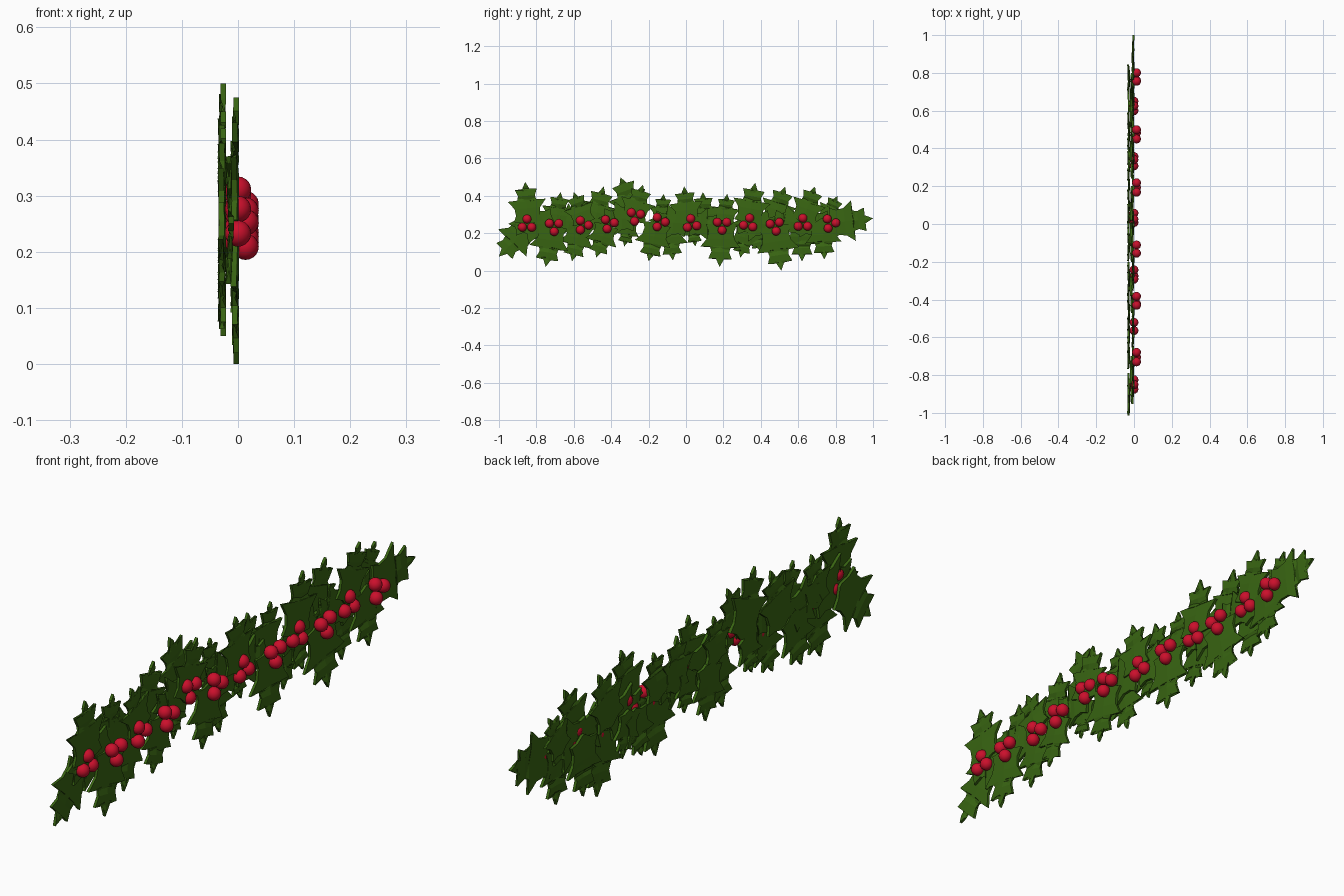
import bpy, bmesh, math
from mathutils import Vector


def material(name, rgb):
    m = bpy.data.materials.new(name)
    m.diffuse_color = (*rgb, 1)
    return m


GREEN = material("leaf_green", (0.04, 0.13, 0.006))
RED = material("berry_red", (0.6, 0.005, 0.025))

# half outline of a spiky leaf: (fraction along length, half width / length)
EDGE = [(0.0, 0.03), (0.08, 0.17), (0.10, 0.33), (0.24, 0.27), (0.40, 0.29),
        (0.58, 0.43), (0.57, 0.22), (0.68, 0.19), (0.83, 0.25), (0.80, 0.10), (0.9, 0.05)]


def leaf(i, base_y, base_z, tip_y, tip_z, x):
    a = Vector((0, base_y, base_z))
    d = Vector((0, tip_y, tip_z)) - a
    n = Vector((0, -d.z, d.y))
    bm = bmesh.new()

    def put(t, w):
        # midrib slightly raised, edges drooping
        return bm.verts.new(a + d * t + n * w + Vector((x - 0.012 * abs(w), 0, 0)))

    spine = [put(t, 0) for t, w in EDGE]
    tip = put(1, 0)
    for s in (1, -1):
        rim = [put(t, s * w) for t, w in EDGE]
        for k in range(len(EDGE) - 1):
            bm.faces.new([spine[k], spine[k + 1], rim[k + 1], rim[k]][::-s])
        bm.faces.new([spine[-1], tip, rim[-1]][::-s])
    bmesh.ops.recalc_face_normals(bm, faces=bm.faces)
    me = bpy.data.meshes.new("leaf")
    bm.to_mesh(me)
    bm.free()
    ob = bpy.data.objects.new(f"leaf_{i:02d}", me)
    bpy.context.collection.objects.link(ob)
    me.materials.append(GREEN)
    m = ob.modifiers.new("thickness", "SOLIDIFY")
    m.thickness, m.offset = 0.010, 0


# leaves: base y, base z, tip y, tip z, depth x
B, F, M = -0.026, -0.003, -0.012
LEAVES = [
    (-0.83, 0.25, -1.00, 0.075, B), (-0.84, 0.24, -0.86, 0.475, F), (-0.70, 0.25, -0.95, 0.25, M),
    (-0.71, 0.26, -0.75, 0.02, F), (-0.70, 0.22, -0.67, 0.42, B), (-0.56, 0.26, -0.61, 0.05, B),
    (-0.54, 0.24, -0.60, 0.42, F), (-0.42, 0.26, -0.48, 0.07, F), (-0.50, 0.22, -0.44, 0.45, B),
    (-0.54, 0.24, -0.74, 0.30, B), (-0.27, 0.27, -0.35, 0.50, B), (-0.29, 0.25, -0.23, 0.46, F),
    (-0.26, 0.28, -0.47, 0.28, M), (-0.30, 0.28, -0.33, 0.13, B), (-0.15, 0.27, -0.20, 0.05, F),
    (-0.13, 0.24, -0.12, 0.41, B), (-0.09, 0.26, -0.07, 0.055, B), (0.01, 0.24, -0.01, 0.45, F),
    (0.02, 0.25, -0.20, 0.27, M), (0.03, 0.28, 0.05, 0.13, B), (0.10, 0.22, 0.09, 0.42, B),
    (0.00, 0.25, 0.20, 0.25, M), (0.19, 0.27, 0.18, 0.02, F), (0.20, 0.23, 0.22, 0.41, B),
    (0.33, 0.25, 0.29, 0.07, B), (0.33, 0.24, 0.37, 0.47, F), (0.46, 0.25, 0.24, 0.25, M),
    (0.47, 0.26, 0.51, 0.00, F), (0.46, 0.24, 0.53, 0.45, B), (0.36, 0.26, 0.40, 0.10, B),
    (0.62, 0.27, 0.62, 0.05, B), (0.62, 0.25, 0.69, 0.45, F), (0.64, 0.25, 0.44, 0.28, M),
    (0.73, 0.28, 0.74, 0.06, F), (0.74, 0.25, 0.81, 0.40, B), (0.58, 0.25, 0.80, 0.27, M),
    (0.75, 0.25, 1.00, 0.28, F),
]
for i, l in enumerate(LEAVES, 1):
    leaf(i, *l)

# berry clusters: centre y, centre z, turn in degrees
CLUSTERS = [(-0.85, 0.247, 90), (-0.705, 0.238, -90), (-0.55, 0.243, 0), (-0.412, 0.251, 10),
            (-0.27, 0.292, 20), (-0.14, 0.26, 0), (0.03, 0.25, 100), (0.193, 0.245, -90),
            (0.335, 0.253, 80), (0.477, 0.24, -80), (0.625, 0.252, 90), (0.772, 0.253, 5)]
R = 0.0235
for c, (y, z, turn) in enumerate(CLUSTERS):
    for k in range(3):
        g = math.radians(turn + 120 * k)
        bpy.ops.mesh.primitive_uv_sphere_add(
            segments=16, ring_count=10, radius=R,
            location=(0.0135 * (c % 2), y + 0.029 * math.cos(g), z + 0.029 * math.sin(g)))
        ob = bpy.context.object
        ob.name = f"berry_{c + 1:02d}_{k + 1}"
        ob.data.materials.append(RED)
        bpy.ops.object.shade_smooth()
